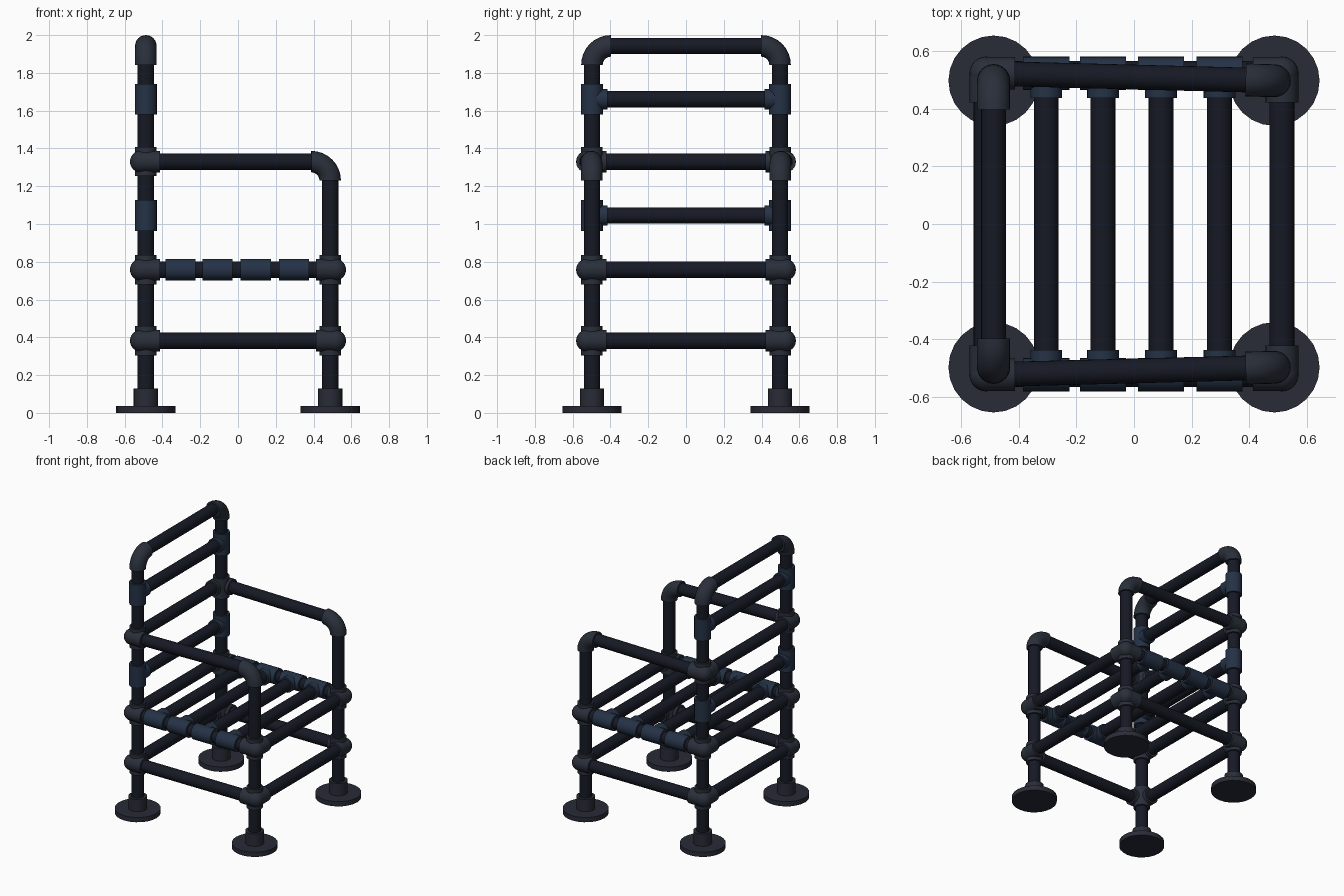
import bpy, bmesh, math
from mathutils import Vector, Matrix

if "Cube" in bpy.data.objects:
    bpy.data.objects.remove(bpy.data.objects["Cube"])

PX, PY = 0.488, 0.498        # post centres
RX, RY = 0.514, 0.524        # rails sit slightly outside the posts
R, S = 0.043, 0.057          # pipe radius, fitting radius
LOW, SEAT, ARM = 0.382, 0.758, 1.33
SIDES = 24


def material(name, rgb):
    m = bpy.data.materials.new(name)
    m.diffuse_color = (*rgb, 1)
    m.use_nodes = True
    m.node_tree.nodes["Principled BSDF"].inputs["Base Color"].default_value = m.diffuse_color
    return m


PIPE = material("pipe_black", (0.008, 0.010, 0.018))
JOINT = material("joint_grey", (0.022, 0.028, 0.042))
TEE = material("tee_blue", (0.018, 0.032, 0.060))
BASE = material("base_grey", (0.022, 0.025, 0.038))


def add_tube(bm, p, q, r):
    p, q = Vector(p), Vector(q)
    d = q - p
    rot = d.to_track_quat('Z', 'Y').to_matrix().to_4x4()
    bmesh.ops.create_cone(bm, cap_ends=True, segments=SIDES, radius1=r, radius2=r,
                          depth=d.length, matrix=Matrix.Translation((p + q) / 2) @ rot)


def finish(bm, name, mat):
    bmesh.ops.recalc_face_normals(bm, faces=bm.faces)
    me = bpy.data.meshes.new(name)
    bm.to_mesh(me)
    bm.free()
    me.shade_smooth()
    me.set_sharp_from_angle(angle=math.radians(35))
    me.materials.append(mat)
    ob = bpy.data.objects.new(name, me)
    bpy.context.collection.objects.link(ob)
    return ob


def tubes(name, mat, *parts):
    bm = bmesh.new()
    for p, q, r in parts:
        add_tube(bm, p, q, r)
    return finish(bm, name, mat)


def pipe(name, p, q):
    tubes(name, PIPE, (p, q, R))


def elbow(name, corner, out_a, out_b, bend=0.1):
    """Quarter bend around a pipe corner; out_a and out_b point along its two pipes."""
    a, b, c = Vector(out_a), Vector(out_b), Vector(corner)
    centre = c + (a + b) * bend
    side = a.cross(b).normalized()
    bm = bmesh.new()
    rings = []
    for i in range(9):
        t = math.pi / 2 * i / 8
        n = -b * math.cos(t) - a * math.sin(t)
        rings.append([bm.verts.new(centre + n * bend + S * (n * math.cos(u) + side * math.sin(u)))
                      for u in (2 * math.pi * k / SIDES for k in range(SIDES))])
    for r0, r1 in zip(rings, rings[1:]):
        for k in range(SIDES):
            j = (k + 1) % SIDES
            bm.faces.new((r0[k], r0[j], r1[j], r1[k]))
    bm.faces.new(rings[0])
    bm.faces.new(rings[-1])
    finish(bm, name, JOINT)


def corner_joint(name, sx, sy, z):
    """Post collar plus two rail sockets meeting in a ball outside the post."""
    bm = bmesh.new()
    ball = (sx * RX, sy * RY, z)
    add_tube(bm, (sx * PX, sy * PY, z - 0.077), (sx * PX, sy * PY, z + 0.077), S)
    add_tube(bm, ball, (sx * 0.413, sy * RY, z), S)
    add_tube(bm, ball, (sx * RX, sy * 0.422, z), S)
    bmesh.ops.create_uvsphere(bm, u_segments=SIDES, v_segments=12, radius=S + 0.001,
                              matrix=Matrix.Translation(ball))
    finish(bm, name, JOINT)


# Posts, floor flanges and corner joints
for sx, end in ((-1, "back"), (1, "front")):
    top = 1.845 if sx < 0 else 1.23
    for sy, side in ((-1, "left"), (1, "right")):
        x, y, tag = sx * PX, sy * PY, f"{end}_{side}"
        pipe(f"{tag}_post", (x, y, 0.03), (x, y, top + 0.01))
        tubes(f"{tag}_flange", BASE, ((x, y, 0), (x, y, 0.036), 0.157),
              ((x, y, 0.03), (x, y, 0.128), 0.064))
        for z, level in ((LOW, "lower"), (SEAT, "seat"), (ARM, "arm")):
            if level != "arm" or sx < 0:
                corner_joint(f"{tag}_{level}_joint", sx, sy, z)
    # Cross rails between left and right
    for z, level in ((LOW, "lower"), (SEAT, "seat"), (ARM, "arm")):
        if level != "arm" or sx < 0:
            pipe(f"{end}_{level}_rail", (sx * RX, -RY, z), (sx * RX, RY, z))

# Backrest rails with tees on the posts
for z, level in ((1.045, "lower"), (1.66, "upper")):
    pipe(f"backrest_{level}_rail", (-PX, -PY, z), (-PX, PY, z))
    for sy, side in ((-1, "left"), (1, "right")):
        y = sy * PY
        tubes(f"backrest_{level}_{side}_tee", TEE,
              ((-PX, y, z - 0.081), (-PX, y, z + 0.081), S + 0.001),
              ((-PX, y, z), (-PX, sy * 0.415, z), S - 0.003))

# Top rail and its elbows
pipe("top_rail", (-PX, -0.41, 1.943), (-PX, 0.41, 1.943))
for sy, side in ((-1, "left"), (1, "right")):
    elbow(f"top_{side}_elbow", (-PX, sy * PY, 1.943), (0, -sy, 0), (0, 0, -1))

# Side rails and armrests, arms angled slightly inward to the front posts
for sy, side in ((-1, "left"), (1, "right")):
    for z, level in ((LOW, "lower"), (SEAT, "seat")):
        pipe(f"{side}_{level}_rail", (-RX, sy * RY, z), (RX, sy * RY, z))
    back, front = Vector((-RX, sy * RY, ARM)), Vector((PX, sy * PY, ARM))
    along = (back - front).normalized()
    pipe(f"{side}_arm_rail", back, front + along * 0.09)
    elbow(f"{side}_arm_elbow", front, along, (0, 0, -1))

# Seat slats with tees on the side rails
for i, x in enumerate((-0.305, -0.108, 0.094, 0.297)):
    pipe(f"seat_slat_{i + 1}", (x, -RY, SEAT), (x, RY, SEAT))
    for sy, side in ((-1, "left"), (1, "right")):
        y = sy * RY
        tubes(f"seat_{side}_tee_{i + 1}", TEE,
              ((x - 0.08, y, SEAT), (x + 0.08, y, SEAT), S + 0.001),
              ((x, y, SEAT), (x, sy * 0.438, SEAT), S - 0.002))
